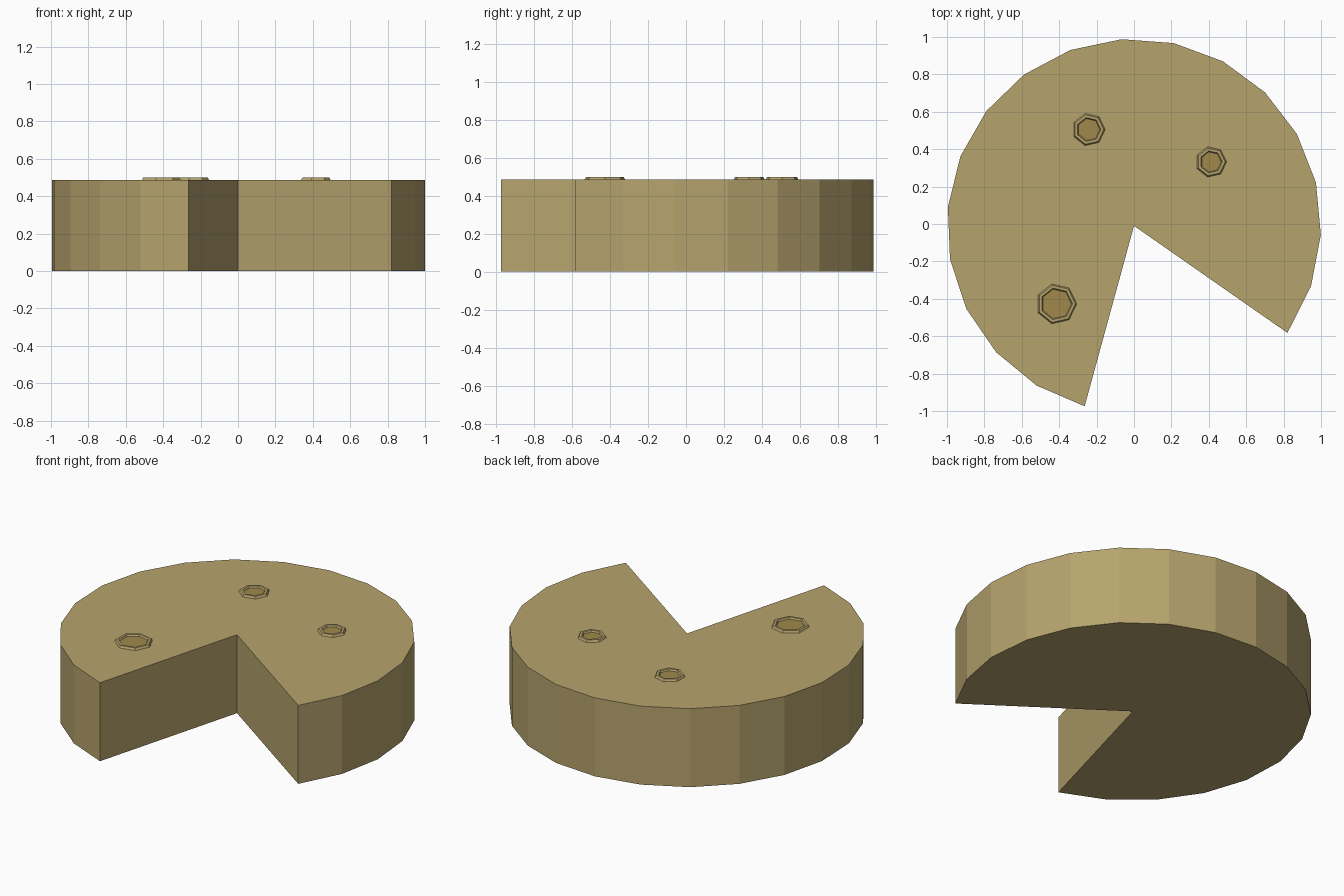
import bpy, bmesh
from math import cos, sin, pi, radians

if "Cube" in bpy.data.objects:
    bpy.data.objects.remove(bpy.data.objects["Cube"])

HEIGHT = 0.486
CENTRE_Y = -0.01


def material(name, rgb):
    m = bpy.data.materials.new(name)
    m.diffuse_color = (*rgb, 1)
    m.use_nodes = True
    m.node_tree.nodes["Principled BSDF"].inputs["Base Color"].default_value = m.diffuse_color
    return m


def add_object(name, bm, mat):
    bmesh.ops.recalc_face_normals(bm, faces=bm.faces)
    me = bpy.data.meshes.new(name)
    bm.to_mesh(me)
    bm.free()
    me.materials.append(mat)
    ob = bpy.data.objects.new(name, me)
    bpy.context.collection.objects.link(ob)
    return ob


cheese = material("cheese", (0.47, 0.37, 0.155))
dark_cheese = material("dark_cheese", (0.35, 0.25, 0.07))

# Cheese wheel with a wedge missing: 18 arc segments plus the centre point
bm = bmesh.new()
start, end, segments = radians(-34.9), radians(254.7), 18
angles = [start + (end - start) * i / segments for i in range(segments + 1)]
outline = [(0, CENTRE_Y)] + [(cos(a), CENTRE_Y + sin(a)) for a in angles]
base = bm.faces.new([bm.verts.new((x, y, 0)) for x, y in outline])
top = bmesh.ops.extrude_face_region(bm, geom=[base], use_keep_orig=True)["geom"]
bmesh.ops.translate(bm, vec=(0, 0, HEIGHT),
                    verts=[g for g in top if isinstance(g, bmesh.types.BMVert)])
add_object("cheese_wheel", bm, cheese)


# Shallow seven-sided hole: raised ring and a darker floor
def hole(name, x, y, radius, sides=7, tube=0.015, tube_sides=6):
    bm = bmesh.new()
    major = radius - tube
    rings = []
    for i in range(sides):
        a = 2 * pi * i / sides
        ring = []
        for j in range(tube_sides):
            b = 2 * pi * j / tube_sides
            r = major + tube * cos(b)
            ring.append(bm.verts.new((r * cos(a), r * sin(a), tube * sin(b))))
        rings.append(ring)
    for i in range(sides):
        p, q = rings[i], rings[(i + 1) % sides]
        for j in range(tube_sides):
            k = (j + 1) % tube_sides
            bm.faces.new((p[j], q[j], q[k], p[k]))
    add_object(name + "_rim", bm, cheese).location = (x, y, HEIGHT)

    bm = bmesh.new()
    bmesh.ops.create_cone(bm, cap_ends=True, segments=sides,
                          radius1=major, radius2=major, depth=0.02)
    # Turn the floor so a corner points along +x like the rim
    for v, i in zip(sorted(bm.verts, key=lambda v: v.co.z), range(2 * sides)):
        x0, y0 = v.co.x, v.co.y
        v.co.x, v.co.y = y0, -x0
    add_object(name + "_floor", bm, dark_cheese).location = (x, y, HEIGHT - 0.007)


hole("back_hole", -0.242, 0.505, 0.088)
hole("right_hole", 0.412, 0.332, 0.083)
hole("left_hole", -0.415, -0.427, 0.109)
